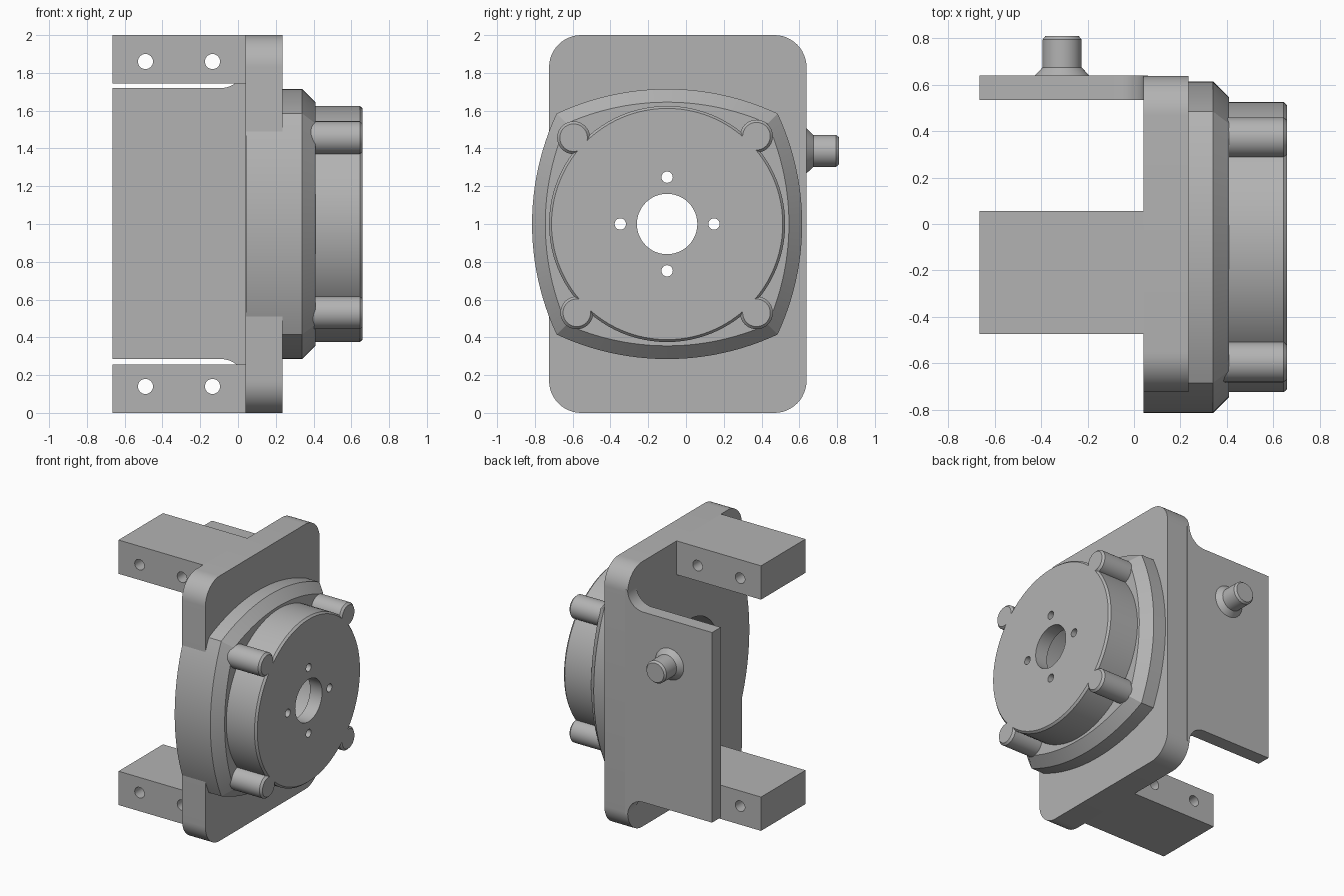
import bpy, bmesh, math
from mathutils import Vector

cube = bpy.data.objects.get("Cube")
if cube:
    bpy.data.objects.remove(cube, do_unlink=True)

grey = bpy.data.materials.new("plain grey")
grey.use_nodes = True
grey.diffuse_color = (0.45, 0.45, 0.45, 1)
grey.node_tree.nodes["Principled BSDF"].inputs["Base Color"].default_value = (0.45, 0.45, 0.45, 1)

CY, CZ = -0.10, 1.0          # axis of the round parts


def loft(name, loops):
    """Solid through matching closed loops of points, capped at both ends."""
    bm = bmesh.new()
    rings = [[bm.verts.new(p) for p in loop] for loop in loops]
    for a, b in zip(rings, rings[1:]):
        for i in range(len(a)):
            j = (i + 1) % len(a)
            bm.faces.new((a[i], a[j], b[j], b[i]))
    bm.faces.new(rings[0])
    bm.faces.new(rings[-1])
    bmesh.ops.recalc_face_normals(bm, faces=bm.faces)
    mesh = bpy.data.meshes.new(name)
    bm.to_mesh(mesh)
    bm.free()
    obj = bpy.data.objects.new(name, mesh)
    bpy.context.collection.objects.link(obj)
    mesh.materials.append(grey)
    return obj


def turned(name, axis, centre, profile, sides=48):
    """Round solid along x or y from (position, radius) pairs."""
    loops = []
    for pos, r in profile:
        loop = []
        for i in range(sides):
            t = 2 * math.pi * i / sides
            u, v = centre[0] + r * math.cos(t), centre[1] + r * math.sin(t)
            loop.append((pos, u, v) if axis == "x" else (u, pos, v))
        loops.append(loop)
    return loft(name, loops)


def box(name, x, y, z):
    return loft(name, [[(x[0], y[0], h), (x[1], y[0], h), (x[1], y[1], h), (x[0], y[1], h)] for h in z])


def cut(obj, cutters):
    """Subtract helpers from a part, then discard them."""
    bpy.context.view_layer.objects.active = obj
    for c in cutters:
        c.hide_render = True
        mod = obj.modifiers.new("cut", "BOOLEAN")
        mod.operation, mod.solver, mod.object = "DIFFERENCE", "EXACT", c
        bpy.ops.object.modifier_apply(modifier=mod.name)
        bpy.data.objects.remove(c, do_unlink=True)
    return obj


def arc(cx, cy, r, start, end, n=12):
    return [(cx + r * math.cos(math.radians(start + (end - start) * i / n)),
             cy + r * math.sin(math.radians(start + (end - start) * i / n))) for i in range(n + 1)]


def bore():
    return turned("bore_cutter", "x", (CY, CZ), [(-0.1, 0.35), (0.56, 0.35)], 64)


parts = []

# Mounting plate with rounded corners
y0, y1, r = -0.725, 0.638, 0.17
outline = (arc(y1 - r, 2 - r, r, 0, 90) + arc(y0 + r, 2 - r, r, 90, 180)
           + arc(y0 + r, r, r, 180, 270) + arc(y1 - r, r, r, 270, 360))
plate = loft("mounting_plate", [[(x, y, z) for y, z in outline] for x in (0.04, 0.235)])
parts.append(cut(plate, [bore()]))


# Bulged square housing with a chamfered front rim
def bulged_square(x, inset):
    big, off = 1.381 - inset, 0.666
    half = (-off + math.sqrt(2 * big * big - off * off)) / 2
    spread = math.degrees(math.asin(half / big))
    points = []
    for k in range(4):
        turn = math.radians(90 * k)
        for u, v in arc(-off, 0, big, -spread, spread, 24)[:-1]:
            points.append((x, CY + u * math.cos(turn) - v * math.sin(turn),
                           CZ + u * math.sin(turn) + v * math.cos(turn)))
    return points


housing = loft("housing", [bulged_square(0.042, 0), bulged_square(0.34, 0), bulged_square(0.41, 0.07)])
parts.append(cut(housing, [bore()]))

# Round face drum with centre opening and four screw holes
drum = turned("face_drum", "x", (CY, CZ), [(0.36, 0.625), (0.645, 0.625), (0.66, 0.612)], 96)
holes = [bore(), turned("opening_cutter", "x", (CY, CZ), [(0.5, 0.16), (0.8, 0.16)])]
for k in range(4):
    a = math.pi / 2 * k
    holes.append(turned("screw_cutter", "x", (CY + 0.248 * math.cos(a), CZ + 0.248 * math.sin(a)),
                        [(0.5, 0.03), (0.8, 0.03)], 24))
parts.append(cut(drum, holes))

# Four corner pins beside the drum
for name, y, z in (("upper_front", -0.595, 1.457), ("upper_back", 0.373, 1.465),
                   ("lower_back", 0.373, 0.53), ("lower_front", -0.578, 0.53)):
    parts.append(turned(name + "_pin", "x", (y, z), [(0.3, 0.087), (0.645, 0.087), (0.66, 0.073)], 40))

# Upper and lower arms with cross holes
for name, z in (("upper_arm", (1.745, 2.0)), ("lower_arm", (0.0, 0.255))):
    arm = box(name, (-0.665, 0.04), (-0.475, 0.055), z)
    hz = 1.86 if z[0] > 1 else 0.14
    parts.append(cut(arm, [turned("arm_cutter", "y", (x, hz), [(-0.6, 0.04), (0.2, 0.04)], 32)
                           for x in (-0.49, -0.135)]))

# Side wall, flaring into the plate with concave fillets
f, top, low = 0.13, 1.72, 0.285
side = ([(-0.665, low)] + arc(0.04 - f, low - f, f, 90, 0) + [(0.06, low - f), (0.06, top + f)]
        + arc(0.04 - f, top + f, f, 0, -90) + [(-0.665, top)])
parts.append(loft("side_wall", [[(x, y, z) for x, z in side] for y in (0.535, 0.639)]))

# Peg with flared foot on the side wall
parts.append(turned("side_peg", "y", (-0.31, 1.387),
                    [(0.6, 0.118), (0.639, 0.118), (0.675, 0.084), (0.795, 0.084), (0.81, 0.072)]))

# Smooth curves, sharp edges
bpy.ops.object.select_all(action="DESELECT")
for p in parts:
    p.select_set(True)
bpy.context.view_layer.objects.active = parts[0]
bpy.ops.object.shade_smooth_by_angle(angle=math.radians(25))
